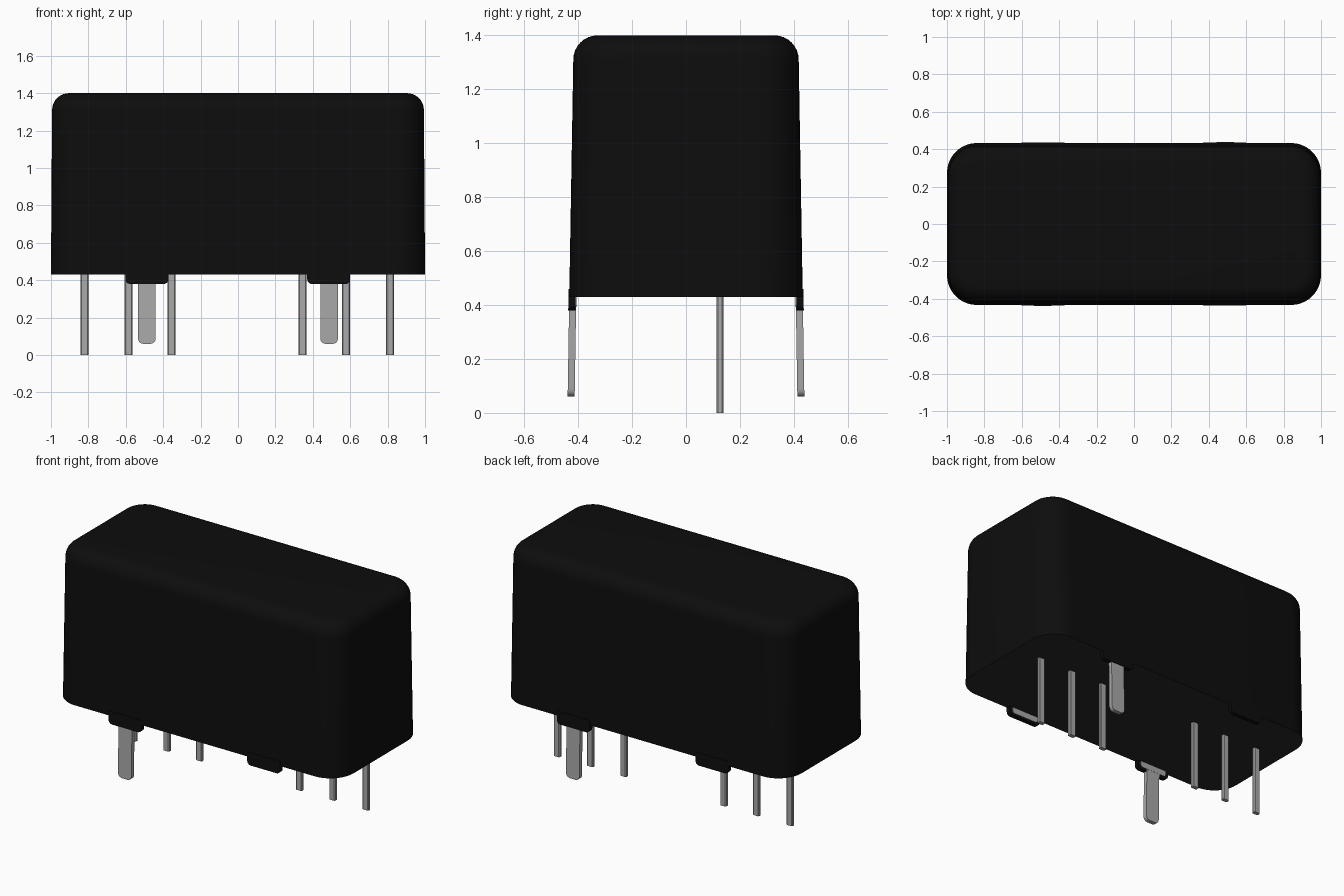
import bpy, bmesh, math

if "Cube" in bpy.data.objects:
    bpy.data.objects.remove(bpy.data.objects["Cube"], do_unlink=True)


def material(name, value):
    m = bpy.data.materials.new(name)
    m.use_nodes = True
    color = (value, value, value, 1)
    m.diffuse_color = color
    m.node_tree.nodes["Principled BSDF"].inputs["Base Color"].default_value = color
    return m


black = material("black plastic", 0.004)
dark = material("dark grey resin", 0.021)
metal = material("grey metal", 0.4)


def finish(name, bm, mats):
    bmesh.ops.recalc_face_normals(bm, faces=bm.faces)
    mesh = bpy.data.meshes.new(name)
    bm.to_mesh(mesh)
    bm.free()
    for m in mats:
        mesh.materials.append(m)
    for p in mesh.polygons:
        p.use_smooth = True
    mesh.set_sharp_from_angle(angle=math.radians(35))
    obj = bpy.data.objects.new(name, mesh)
    bpy.context.collection.objects.link(obj)
    return obj


def rounded_rect(hx, hy, r, steps=10):
    """Outline of a rounded rectangle, counter-clockwise."""
    pts = []
    for i, (sx, sy) in enumerate([(1, 1), (-1, 1), (-1, -1), (1, -1)]):
        for k in range(steps + 1):
            a = math.pi / 2 * (i + k / steps)
            pts.append((sx * (hx - r) + r * math.cos(a),
                        sy * (hy - r) + r * math.sin(a)))
    return pts


def loft(bm, rings):
    loops = [[bm.verts.new(p) for p in ring] for ring in rings]
    for lower, upper in zip(loops, loops[1:]):
        n = len(lower)
        for i in range(n):
            j = (i + 1) % n
            bm.faces.new((lower[i], lower[j], upper[j], upper[i]))
    cap = bm.faces.new(loops[0][::-1])
    bm.faces.new(loops[-1])
    return cap


# Drafted housing with rounded corners and a rounded top edge
BASE, TOP, EDGE = 0.43, 1.4, 0.09
sections = [(1.0, 0.433, 0.16, BASE)]
for k in range(9):
    a = math.pi / 2 * k / 8
    inset = EDGE * (1 - math.cos(a))
    sections.append((0.994 - inset, 0.418 - inset, 0.16 - inset,
                     TOP - EDGE + EDGE * math.sin(a)))
bm = bmesh.new()
bottom = loft(bm, [[(x, y, z) for x, y in rounded_rect(hx, hy, r)]
                   for hx, hy, r, z in sections])
bottom.material_index = 1
finish("housing", bm, [black, dark])


def plate(name, side, x, width, z0, z1, y_in, y_out, r, mat):
    """Upright plate with rounded lower corners, leaning with the housing wall."""
    hw = width / 2
    outline = [(-hw, z1), (hw, z1)]
    for sx, start in ((1, 0), (-1, math.pi / 2)):
        for k in range(6):
            a = start + math.pi / 2 * k / 5
            outline.append((sx * (hw - r) + r * math.cos(a),
                            z0 + r - r * math.sin(a)))
    bm = bmesh.new()
    loft(bm, [[(x + px, side * (y + (BASE - pz) * 0.016), pz)
               for px, pz in outline] for y in (y_in, y_out)])
    return finish(name, bm, [mat])


# Wall tabs with inlaid metal, plus one long lug on each long side
for side, label in ((-1, "front"), (1, "back")):
    for x, hand in ((-0.487, "right"), (0.485, "left")):
        tag = f"{label}_{hand}"
        plate(f"tab_{tag}", side, x, 0.23, 0.38, 0.46, 0.409, 0.436, 0.025, black)
        plate(f"tab_inlay_{tag}", side, x, 0.185, 0.393, 0.45, 0.406, 0.415, 0.015, metal)
    plate(f"lug_{label}", side, side * 0.487, 0.094, 0.06, 0.42, 0.407, 0.433, 0.028, metal)

# Row of contact pins with chamfered long edges
for i, x in enumerate((-0.82, -0.585, -0.355, 0.345, 0.578, 0.812)):
    bm = bmesh.new()
    loft(bm, [[(x + px, 0.126 + py, z) for px, py in rounded_rect(0.021, 0.0125, 0.005, 1)]
              for z in (0, 0.44)])
    finish(f"pin_{i + 1}", bm, [metal])
